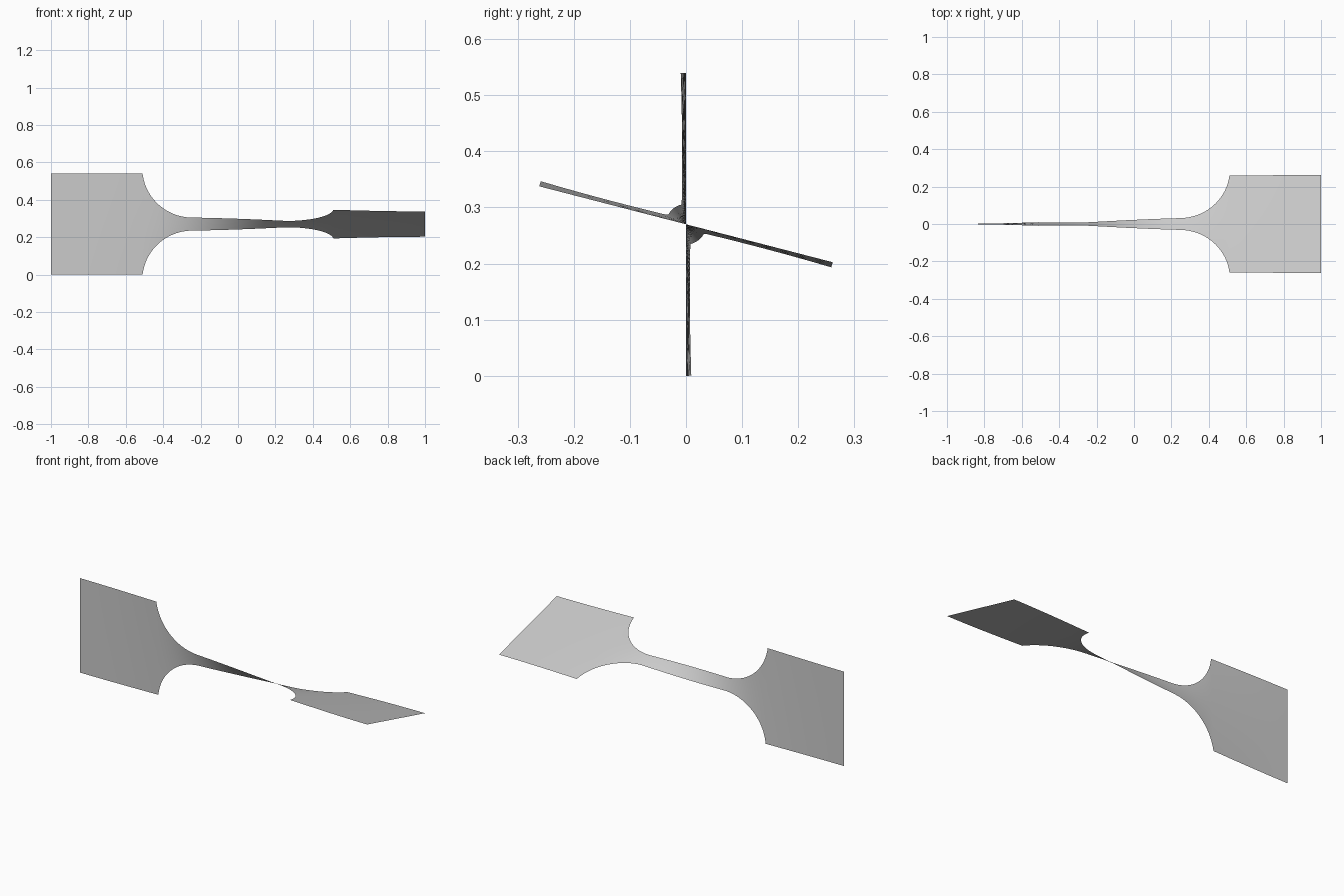
import bpy
import bmesh
from math import sin, cos, radians, pi, acos

if "Cube" in bpy.data.objects:
    bpy.data.objects.remove(bpy.data.objects["Cube"], do_unlink=True)

TAB, NECK, RADIUS, NECK_END = 0.27, 0.036, 0.265, 0.247
ROWS = 16
TOTAL = 75.5

# Outline of one half: neck, round fillet, wide tab, as (x, half width)
half = [(NECK_END * i / 16, NECK) for i in range(16)]
sweep = acos((NECK + RADIUS - TAB) / RADIUS)
for i in range(25):
    a = sweep * i / 24
    half.append((NECK_END + RADIUS * sin(a), NECK + RADIUS * (1 - cos(a))))
tab_start = half[-1][0]
half += [(tab_start + (1 - tab_start) * i / 10, TAB) for i in range(1, 11)]
outline = [(-x, w) for x, w in reversed(half[1:])] + half

# Twist left between a station and the nearer end, in degrees
KNOTS = [(0, TOTAL / 2), (0.25, 14.5), (0.35, 7.5), (0.42, 4), (0.51, 2), (1, 0)]


def slope(i):
    if i == 0:
        i = 1
        return (KNOTS[1][1] - KNOTS[0][1]) / KNOTS[1][0]
    if i == len(KNOTS) - 1:
        return 0
    (x0, a0), (x1, a1) = KNOTS[i - 1], KNOTS[i + 1]
    return (a1 - a0) / (x1 - x0)


def remaining(d):
    for i in range(len(KNOTS) - 1):
        (x0, a0), (x1, a1) = KNOTS[i], KNOTS[i + 1]
        if d <= x1 + 1e-6:
            h = x1 - x0
            t = (d - x0) / h
            s = t * t * (3 - 2 * t)
            return (a0 + (a1 - a0) * s + h * slope(i) * t * (1 - t) ** 2
                    - h * slope(i + 1) * t * t * (1 - t))
    return 0


def twist(x):
    r = remaining(abs(x))
    return radians(r if x < 0 else TOTAL - r)


# Thin sheet swept along x and twisted about its axis
bm = bmesh.new()
previous = None
for x, w in outline:
    a = twist(x)
    row = []
    for j in range(ROWS + 1):
        v = w * (2 * j / ROWS - 1)
        row.append(bm.verts.new((x, -v * sin(a), TAB + v * cos(a))))
    if previous:
        for j in range(ROWS):
            bm.faces.new((previous[j], row[j], row[j + 1], previous[j + 1]))
    previous = row
mesh = bpy.data.meshes.new("twisted_strip")
bm.to_mesh(mesh)
bm.free()
strip = bpy.data.objects.new("twisted_strip", mesh)
bpy.context.collection.objects.link(strip)
mesh.shade_smooth()

# Plain grey material
grey = bpy.data.materials.new("light_grey")
grey.use_nodes = True
colour = (0.6, 0.6, 0.6, 1)
grey.diffuse_color = colour
grey.node_tree.nodes["Principled BSDF"].inputs["Base Color"].default_value = colour
mesh.materials.append(grey)
